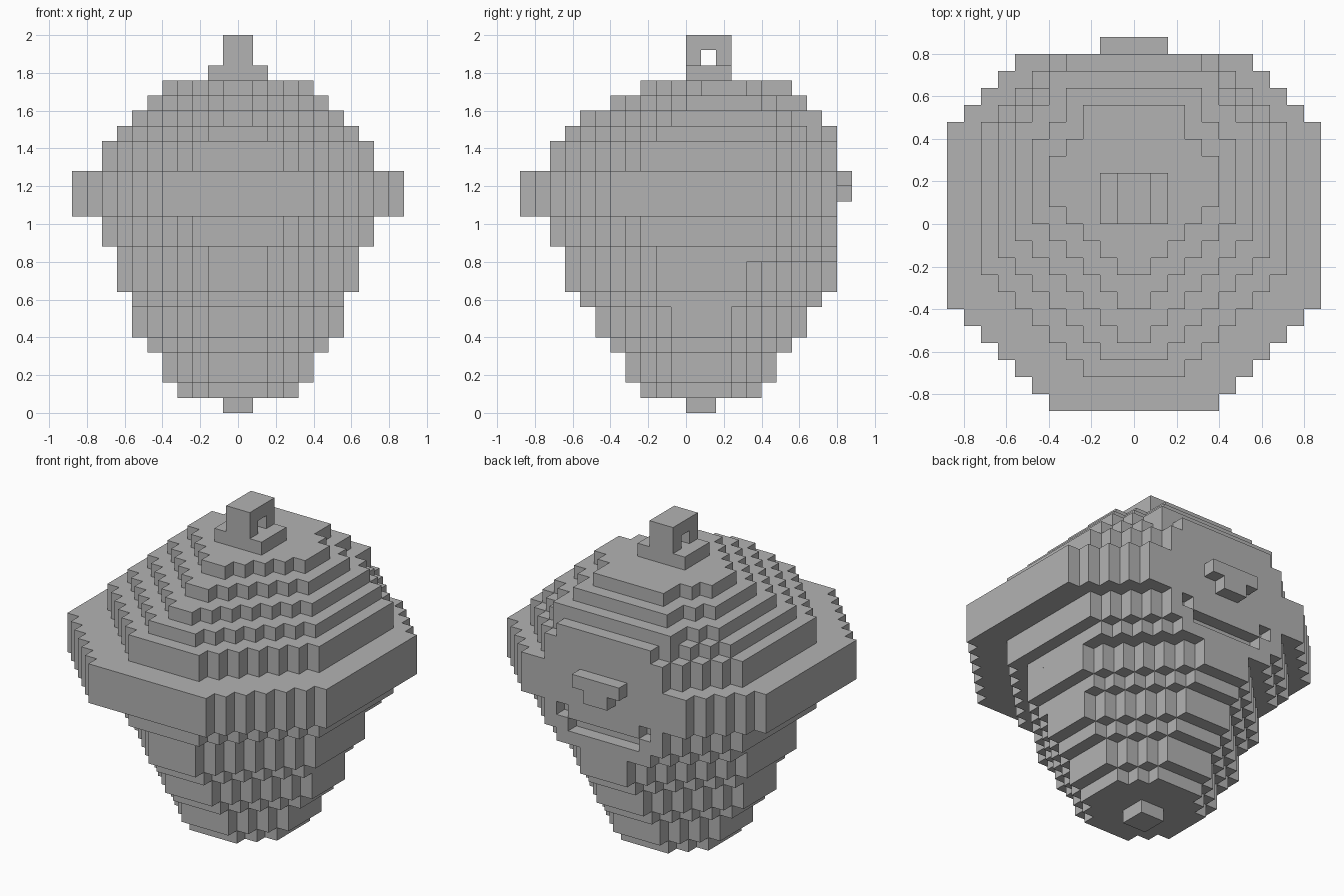
import bpy
import bmesh

cube = bpy.data.objects.get("Cube")
if cube:
    bpy.data.objects.remove(cube, do_unlink=True)

V = 0.08  # size of one block

grey = bpy.data.materials.new("plain grey")
grey.use_nodes = True
colour = (0.45, 0.45, 0.45, 1)
grey.diffuse_color = colour
grey.node_tree.nodes["Principled BSDF"].inputs["Base Color"].default_value = colour


def prism(name, outline, z0, z1):
    """Extrude a flat outline, given in blocks, from z0 to z1."""
    bm = bmesh.new()
    base = bm.faces.new([bm.verts.new((x * V, y * V, z0 * V)) for x, y in outline])
    top = bmesh.ops.extrude_face_region(bm, geom=[base])["geom"]
    verts = [v for v in top if isinstance(v, bmesh.types.BMVert)]
    bmesh.ops.translate(bm, verts=verts, vec=(0, 0, (z1 - z0) * V))
    bmesh.ops.recalc_face_normals(bm, faces=bm.faces)
    mesh = bpy.data.meshes.new(name)
    bm.to_mesh(mesh)
    bm.free()
    mesh.materials.append(grey)
    obj = bpy.data.objects.new(name, mesh)
    bpy.context.collection.objects.link(obj)
    return obj


def box(name, x0, x1, y0, y1, z0, z1):
    return prism(name, [(x0, y0), (x1, y0), (x1, y1), (x0, y1)], z0, z1)


def layer(name, z0, z1, width, y0, y1, front, back, flat=0):
    """Octagonal slab with stepped corners; widths are half widths."""
    right = []
    for y in range(y0, y1):
        half = min(width, front + y - y0, back + max(0, y1 - y - 1 - flat))
        if right and right[-1][0] == half:
            right.pop()
        else:
            right.append((half, y))
        right.append((half, y + 1))
    left = [(-x, y) for x, y in reversed(right)]
    return prism(name, right + left, z0, z1)


# Body, from the bottom up
layer("lower_body_1", 1, 2, 4, -3, 5, 2, 2)
layer("lower_body_2", 2, 4, 5, -4, 6, 2, 2)
layer("lower_body_3", 4, 5, 6, -5, 7, 2, 2)
layer("lower_body_4", 5, 7, 7, -6, 8, 2, 2)
layer("lower_body_5", 7, 8, 7, -7, 9, 2, 2)
layer("lower_body_6", 8, 10, 8, -8, 10, 2, 2)
layer("chin_layer", 10, 11, 8, -8, 10, 2, 4)
layer("mouth_layer", 11, 13, 9, -9, 9, 3, 6)
layer("wide_rim", 13, 16, 11, -11, 10, 5, 7)
layer("upper_body_1", 16, 18, 9, -9, 10, 3, 5)
layer("upper_body_2", 18, 19, 8, -8, 10, 2, 4)
layer("upper_body_3", 19, 20, 7, -7, 9, 1, 5, 1)
layer("upper_body_4", 20, 21, 6, -5, 8, 1, 4, 1)
layer("upper_body_5", 21, 22, 5, -3, 7, 1, 3, 1)

# Face plate around the smile-shaped recess
box("upper_lip", -3, 3, 9, 10, 12, 13)
for side, s in (("left", 1), ("right", -1)):
    box(side + "_cheek_low", s * 3, s * 5, 9, 10, 11, 12)
    box(side + "_cheek_high", s * 4, s * 5, 9, 10, 12, 13)

# Nose
box("nose_top", -2, 2, 10, 11, 15, 16)
box("nose_tip", -1, 1, 10, 11, 14, 15)

# Hanging loop
box("loop_base", -2, 2, 0, 3, 22, 23)
for name, y in (("front", 0), ("back", 2)):
    box("loop_post_" + name, -1, 1, y, y + 1, 23, 24)
box("loop_bar", -1, 1, 0, 3, 24, 25)

# Foot
box("foot", -1, 1, 0, 2, 0, 1)
